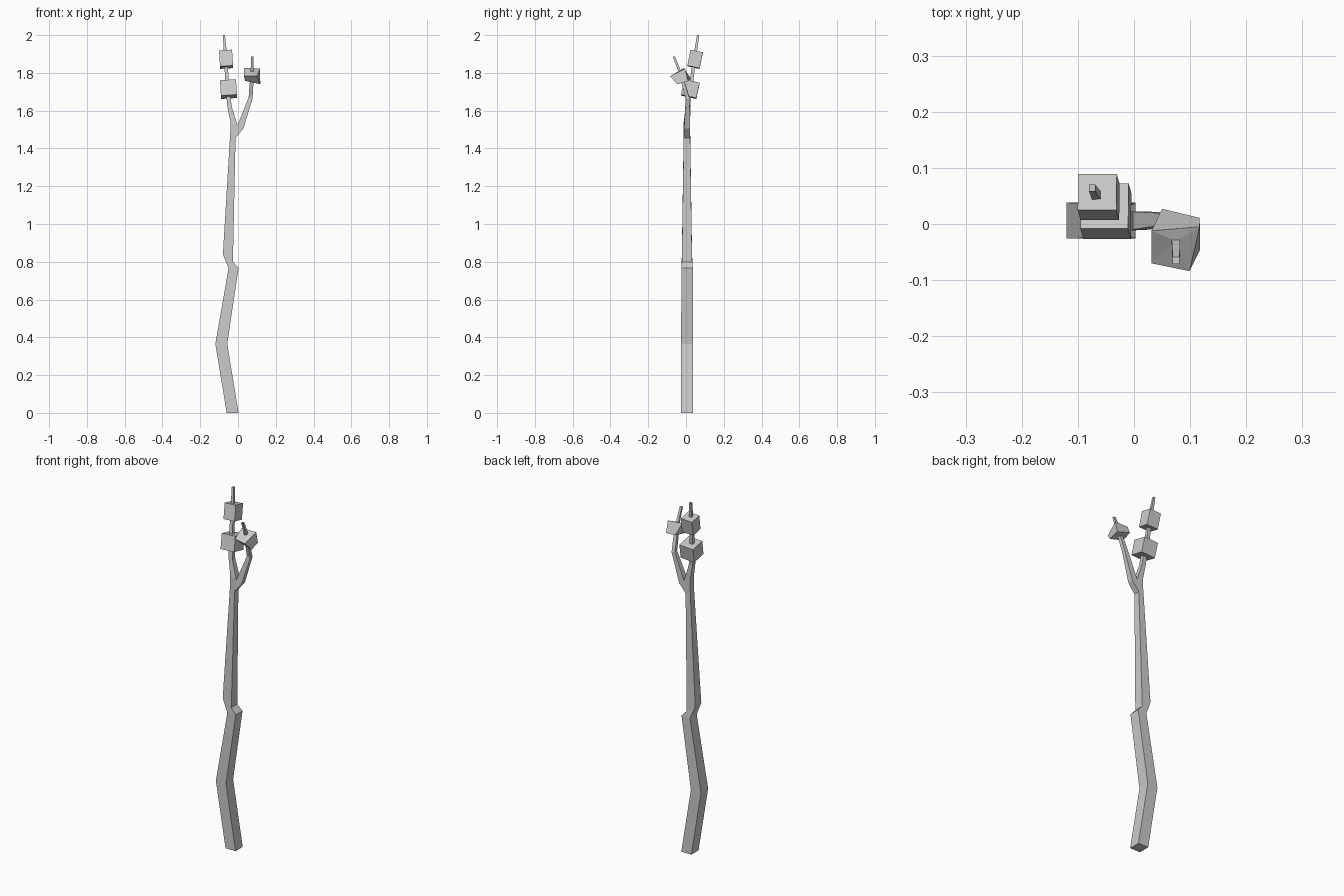
import bpy


def mesh(name, verts, faces):
    me = bpy.data.meshes.new(name)
    me.from_pydata(verts, [], faces)
    me.validate()
    ob = bpy.data.objects.new(name, me)
    bpy.context.collection.objects.link(ob)
    return ob


def limb(name, rings):
    """Four-sided limb; ring = left x, left z, right x, right z, left/right y centre, half depth."""
    verts, faces = [], []
    for xl, zl, xr, zr, y, h in rings:
        verts += [(xl, y - h, zl), (xr, y - h, zr), (xr, y + h, zr), (xl, y + h, zl)]
    for r in range(len(rings) - 1):
        a = r * 4
        for i in range(4):
            j = (i + 1) % 4
            faces.append((a + i, a + j, a + 4 + j, a + 4 + i))
    n = len(verts)
    faces += [(3, 2, 1, 0), (n - 4, n - 3, n - 2, n - 1)]
    return mesh(name, verts, faces)


def leaf_block(name, centre, size, tilt):
    bpy.ops.mesh.primitive_cube_add(size=1, location=centre, rotation=tilt)
    ob = bpy.context.object
    ob.name = name
    ob.scale = size


# Crooked trunk
limb("trunk", [
    (-0.06, 0, 0.003, 0, 0.006, 0.032),
    (-0.12, 0.365, -0.057, 0.365, 0.006, 0.032),
    (-0.05, 0.765, 0.003, 0.768, 0.006, 0.030),
    (-0.08, 0.84, -0.027, 0.80, 0.005, 0.027),
    (-0.04, 1.50, -0.013, 1.455, 0.005, 0.017),
])

# Two forked branches
limb("left_branch", [
    (-0.04, 1.50, -0.013, 1.455, 0.005, 0.017),
    (-0.04, 1.54, -0.003, 1.525, 0.005, 0.017),
    (-0.058, 1.63, -0.033, 1.62, 0.011, 0.012),
    (-0.062, 1.70, -0.042, 1.70, 0.018, 0.011),
])
limb("right_branch", [
    (-0.022, 1.53, -0.013, 1.455, 0.005, 0.017),
    (-0.002, 1.525, 0.028, 1.505, 0.006, 0.016),
    (0.056, 1.67, 0.077, 1.663, 0.009, 0.010),
    (0.064, 1.77, 0.083, 1.77, -0.022, 0.009),
])

# Thin twigs passing through the leaf blocks
limb("left_twig", [
    (-0.067, 1.72, -0.047, 1.72, 0.024, 0.010),
    (-0.073, 1.88, -0.056, 1.88, 0.046, 0.008),
    (-0.080, 2.0, -0.069, 2.0, 0.064, 0.006),
])
limb("right_twig", [
    (0.066, 1.77, 0.083, 1.77, -0.018, 0.008),
    (0.069, 1.888, 0.081, 1.888, -0.065, 0.006),
])

# Leaf blocks on the left branch
leaf_block("lower_leaf_block", (-0.050, 0.023, 1.714), (0.085, 0.083, 0.083), (-0.22, -0.06, 0))
leaf_block("upper_leaf_block", (-0.063, 0.048, 1.872), (0.069, 0.066, 0.086), (-0.21, -0.06, 0))

# Skewed leaf block on the right branch, with a fanned top
top = [(0.031, -0.070, 1.785), (0.099, -0.084, 1.782), (0.117, -0.005, 1.822), (0.031, -0.012, 1.826)]
bottom = [(0.037, -0.040, 1.758), (0.118, -0.046, 1.74), (0.117, 0.011, 1.757), (0.050, 0.027, 1.768)]
faces = [(3, 2, 1, 0)]
for i in range(4):
    j = (i + 1) % 4
    faces += [(i, j, 4 + j, 4 + i), (4 + i, 4 + j, 8)]
mesh("right_leaf_block", bottom + top + [(0.075, -0.03, 1.815)], faces)
